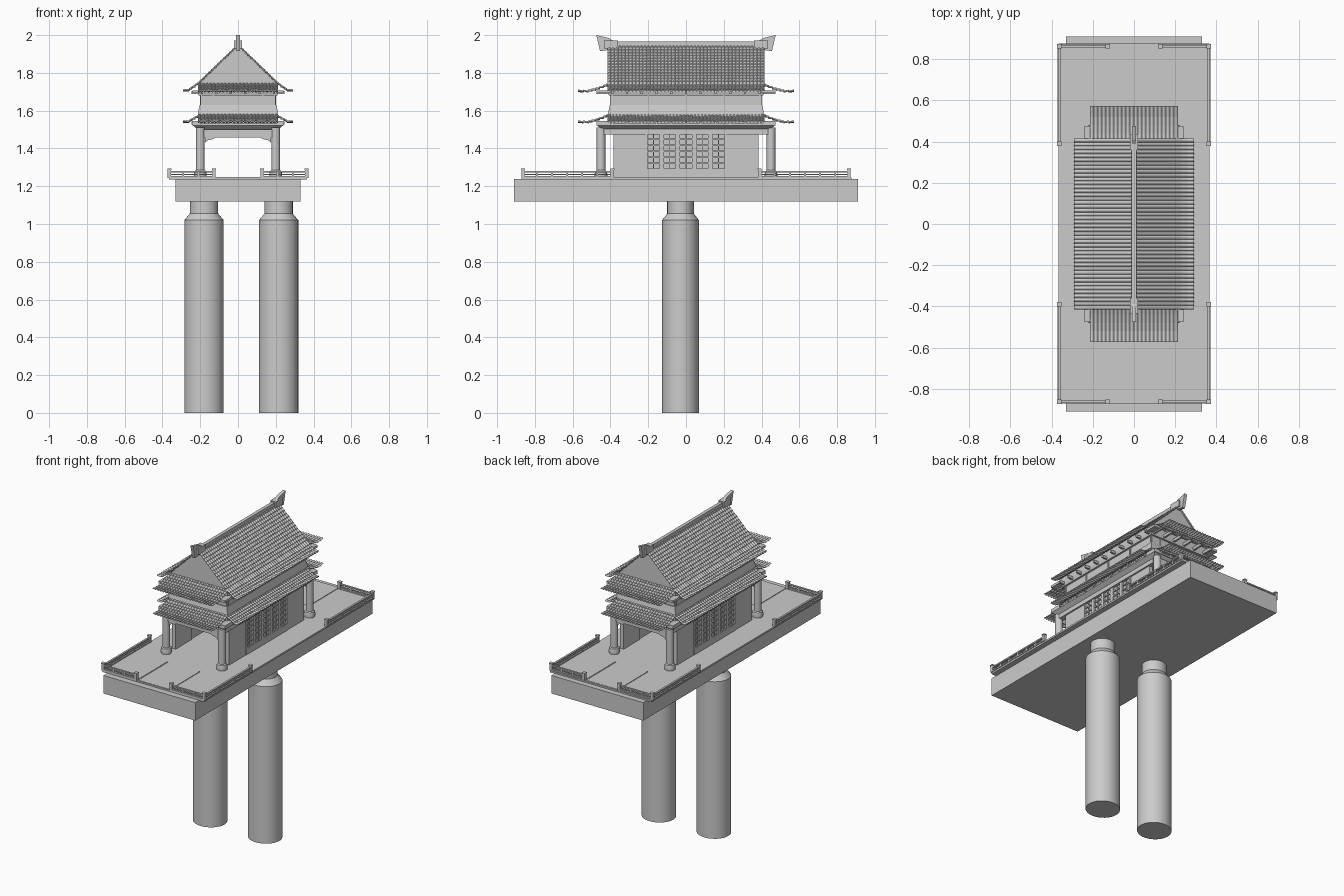
import bpy, bmesh, math
from mathutils import Matrix

if "Cube" in bpy.data.objects:
    bpy.data.objects.remove(bpy.data.objects["Cube"])


def finish(name, bm, smooth=False):
    bmesh.ops.recalc_face_normals(bm, faces=bm.faces)
    me = bpy.data.meshes.new(name)
    bm.to_mesh(me)
    bm.free()
    ob = bpy.data.objects.new(name, me)
    bpy.context.collection.objects.link(ob)
    if smooth:
        bpy.context.view_layer.objects.active = ob
        bpy.ops.object.select_all(action='DESELECT')
        ob.select_set(True)
        bpy.ops.object.shade_smooth_by_angle(angle=math.radians(35))
    return ob


def add_box(bm, x0, x1, y0, y1, z0, z1):
    m = Matrix.Translation(((x0 + x1) / 2, (y0 + y1) / 2, (z0 + z1) / 2))
    m = m @ Matrix.Diagonal((abs(x1 - x0), abs(y1 - y0), abs(z1 - z0), 1))
    bmesh.ops.create_cube(bm, size=1, matrix=m)


def boxes(name, items):
    bm = bmesh.new()
    for b in items:
        add_box(bm, *b)
    return finish(name, bm)


def lathe(name, prof, cx, cy, n, sy=1.0):
    bm = bmesh.new()
    rings = [[bm.verts.new((cx + r * math.cos(2 * math.pi * i / n),
                            cy + sy * r * math.sin(2 * math.pi * i / n), z))
              for i in range(n)] for r, z in prof]
    for a, b in zip(rings, rings[1:]):
        for i in range(n):
            bm.faces.new((a[i], a[(i + 1) % n], b[(i + 1) % n], b[i]))
    bm.faces.new(rings[0])
    bm.faces.new(rings[-1])
    return finish(name, bm, True)


def prism(name, pts, axis, a, b):
    """Extrude a 2D outline along x or y."""
    bm = bmesh.new()
    f = lambda p, t: (t, p[0], p[1]) if axis == 'x' else (p[0], t, p[1])
    A = [bm.verts.new(f(p, a)) for p in pts]
    B = [bm.verts.new(f(p, b)) for p in pts]
    bm.faces.new(A)
    bm.faces.new(B)
    for i in range(len(pts)):
        j = (i + 1) % len(pts)
        bm.faces.new((A[i], A[j], B[j], B[i]))
    return finish(name, bm)


def tiled_strip(name, prof, half, turn, pitch=0.019, row=0.022):
    """Corrugated tile strip; prof = (outward, z) from inside to eave."""
    pts = []
    for (d0, z0), (d1, z1) in zip(prof, prof[1:]):
        n = max(1, round(math.hypot(d1 - d0, z1 - z0) / row))
        for k in range(n):                       # overlapping tile courses
            for t, lift in ((k / n, 0), ((k + 1) / n, 0.004)):
                pts.append((d0 + (d1 - d0) * t, z0 + (z1 - z0) * t + lift))
    tiles = round(2 * half / pitch)
    cols = tiles * 6
    bm = bmesh.new()
    R = Matrix.Rotation(math.radians(turn), 4, 'Z')
    grid = []
    for i in range(cols + 1):
        u = -half + 2 * half * i / cols
        h = 0.007 * abs(math.sin(math.pi * i / 6))
        grid.append([bm.verts.new(R @ Matrix.Translation((d, u, z + h)).to_translation())
                     for d, z in pts])
    for a, b in zip(grid, grid[1:]):
        for j in range(len(pts) - 1):
            bm.faces.new((a[j], b[j], b[j + 1], a[j + 1]))
    ob = finish(name, bm)
    up = sum(p.normal.z for p in ob.data.polygons) > 0
    s = ob.modifiers.new("thickness", 'SOLIDIFY')
    s.thickness = 0.006
    s.offset = -1 if up else 1


# Supporting pillars
for side, cx in (("left", -0.18), ("right", 0.215)):
    lathe(side + "_pillar", [(0.104, 0), (0.104, 1.02), (0.075, 1.055), (0.075, 1.125)],
          cx, -0.029, 32, 0.94)

# Platform, thin deck and entrance paths
boxes("platform", [(-0.33, 0.33, -0.91, 0.91, 1.12, 1.237)])
boxes("deck", [(-0.365, 0.365, -0.87, 0.875, 1.235, 1.246)])
for s, nm in ((-1, "front"), (1, "back")):
    boxes(nm + "_path", [(-0.115, 0.115, s * 0.56, s * 0.865, 1.24, 1.248)] +
          [(x - 0.004, x + 0.004, s * 0.56, s * 0.865, 1.24, 1.25) for x in (-0.115, 0.115)])

# Corner railings
for sx in (-1, 1):
    for sy in (-1, 1):
        items = []
        X, Y = sx * 0.363, sy * 0.863
        for z0, z1, w in ((1.246, 1.254, 0.007), (1.259, 1.264, 0.004), (1.272, 1.28, 0.006)):
            items.append((sx * 0.12, sx * 0.37, Y - w, Y + w, z0, z1))
            items.append((X - w, X + w, sy * 0.385, sy * 0.87, z0, z1))
        for k, (x, y) in enumerate([(X, Y), (sx * 0.127, Y), (X, sy * 0.39)]):
            items.append((x - .009, x + .009, y - .009, y + .009, 1.244, 1.287))
            items.append((x - .011, x + .011, y - .011, y + .011, 1.287, 1.293))
        for t in (0.21, 0.29):
            items.append((sx * t - .005, sx * t + .005, Y - .005, Y + .005, 1.246, 1.276))
        for t in (0.47, 0.55, 0.63, 0.71, 0.79):
            items.append((X - .005, X + .005, sy * t - .005, sy * t + .005, 1.246, 1.276))
        boxes("corner_railing", items)

# Porch posts
for sx in (-1, 1):
    for sy in (-1, 1):
        lathe("porch_post", [(0.032, 1.245), (0.034, 1.262), (0.03, 1.28), (0.023, 1.285),
                             (0.023, 1.51)], sx * 0.2, sy * 0.45, 16)

# Side walls, with lattice doors
for s, nm in ((-1, "left"), (1, "right")):
    boxes(nm + "_wall", [(s * 0.18, s * 0.205, y, y + 0.17, 1.245, 1.51) for y in (-0.385, 0.215)] +
          [(s * 0.186, s * 0.198, -0.22, 0.22, 1.245, 1.51),
           (s * 0.18, s * 0.215, -0.46, 0.46, 1.475, 1.51)])
    items = []
    for k in range(5):
        y = -0.215 + 0.086 * k
        a, b = s * 0.197, s * 0.209
        items += [(a, b, y, y + 0.012, 1.247, 1.48), (a, b, y + 0.074, y + 0.086, 1.247, 1.48),
                  (a, b, y, y + 0.086, 1.247, 1.29)]
        items += [(a, s * 0.206, y + 0.041, y + 0.045, 1.29, 1.48)]
        items += [(a, s * 0.206, y, y + 0.086, 1.285 + 0.032 * r, 1.293 + 0.032 * r)
                  for r in range(7)]
    boxes(nm + "_lattice_doors", items)

# Porch beams with curved corner brackets
for s, nm in ((-1, "front"), (1, "back")):
    boxes(nm + "_beam", [(-0.2, 0.2, s * 0.438, s * 0.462, 1.458, 1.5)])
    for sx in (-1, 1):
        prism("beam_bracket", [(sx * 0.175, 1.46), (sx * 0.115, 1.46), (sx * 0.135, 1.448),
                               (sx * 0.16, 1.443), (sx * 0.175, 1.43)],
              'y', s * 0.443, s * 0.457)


def slab(name, x0, y0, z0, x1, y1, z1):
    """Tapered rectangular block."""
    bm = bmesh.new()
    v = []
    for x, y, z in ((x0, y0, z0), (x1, y1, z1)):
        v.append([bm.verts.new(p) for p in ((-x, -y, z), (x, -y, z), (x, y, z), (-x, y, z))])
    bm.faces.new(v[0])
    bm.faces.new(v[1])
    for i in range(4):
        j = (i + 1) % 4
        bm.faces.new((v[0][i], v[0][j], v[1][j], v[1][i]))
    return finish(name, bm)


# Ceiling board and upper storey bands
slab("ceiling_board", 0.205, 0.44, 1.495, 0.24, 0.47, 1.522)
slab("ceiling_board_edge", 0.24, 0.475, 1.522, 0.24, 0.475, 1.532)
slab("upper_storey", 0.196, 0.397, 1.53, 0.196, 0.397, 1.72)
slab("lower_band", 0.21, 0.41, 1.53, 0.21, 0.41, 1.585)
slab("sill_band", 0.213, 0.413, 1.585, 0.203, 0.403, 1.63)
slab("top_band", 0.208, 0.408, 1.68, 0.213, 0.413, 1.70)
slab("roof_base", 0.213, 0.41, 1.70, 0.213, 0.41, 1.745)

# Upper storey panel mullions
items = []
for s in (-1, 1):
    items += [(x - .004, x + .004, s * 0.39, s * 0.402, 1.625, 1.685) for x in (-0.194, -0.13, 0.13, 0.194)]
    items += [(s * 0.19, s * 0.201, y - .004, y + .004, 1.625, 1.685) for y in (-0.39, -0.2, 0, 0.2, 0.39)]
boxes("panel_mullions", items)

# Brackets under the eaves
items = []
for z in (1.53, 1.692):
    for s in (-1, 1):
        for k in range(11):
            y = -0.39 + 0.078 * k
            items.append((s * 0.2, s * 0.245, y - .006, y + .006, z - 0.004, z + 0.012))
        for k in range(6):
            x = -0.19 + 0.076 * k
            items.append((x - .006, x + .006, s * 0.39, s * 0.475, z - 0.004, z + 0.014))
boxes("eave_brackets", items)

# Gable body and tiled roofs
prism("gable_body", [(-0.205, 1.742), (0.205, 1.742), (0, 1.94)], 'y', -0.405, 0.405)
for turn in (0, 180):
    tiled_strip("main_roof_tiles", [(0.0, 1.945), (0.205, 1.748), (0.23, 1.728), (0.26, 1.708),
                                    (0.292, 1.702)], 0.415, turn)
    tiled_strip("lower_side_eave", [(0.2, 1.575), (0.23, 1.558), (0.26, 1.541), (0.292, 1.538)],
                0.415, turn)
for turn in (90, 270):
    for nm, z in (("upper_end_eave", 1.7), ("lower_end_eave", 1.537)):
        tiled_strip(nm, [(0.4, z + 0.042), (0.44, z + 0.024), (0.48, z + 0.01), (0.52, z + 0.0),
                         (0.572, z + 0.001)], 0.213, turn)

# Curved hip ends at the corners of each roof
for sx in (-1, 1):
    for sy in (-1, 1):
        for z in (1.53, 1.693):
            boxes("corner_eave_block", [(sx * 0.2, sx * 0.24, sy * 0.4, sy * 0.475, z, z + 0.015)])

# Ridge and end ornaments
boxes("ridge", [(-0.011, 0.011, -0.41, 0.41, 1.935, 1.965)])
for s in (-1, 1):
    prism("ridge_ornament", [(s * 0.475, 2.0), (s * 0.41, 1.985), (s * 0.385, 1.97),
                             (s * 0.385, 1.925), (s * 0.455, 1.915)], 'x', -0.01, 0.01)
    boxes("ridge_ornament_base", [(-0.02, 0.02, s * 0.36, s * 0.435, 1.93, 1.972)])
